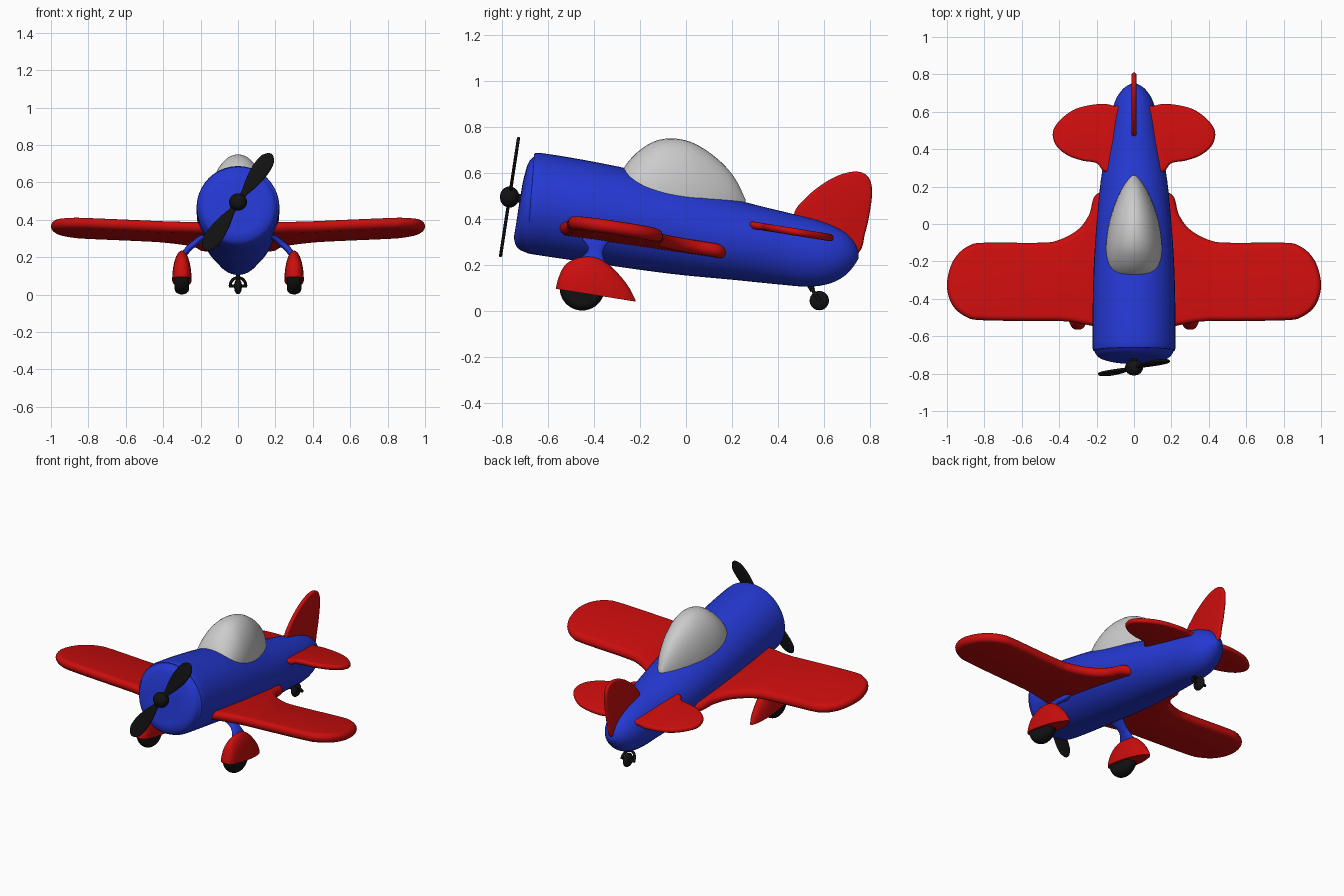
import bpy, bmesh, math
from mathutils import Vector

default_cube = bpy.data.objects.get("Cube")
if default_cube:
    bpy.data.objects.remove(default_cube, do_unlink=True)


def make_material(name, colour):
    mat = bpy.data.materials.new(name)
    mat.use_nodes = True
    mat.diffuse_color = (*colour, 1)
    mat.node_tree.nodes["Principled BSDF"].inputs["Base Color"].default_value = (*colour, 1)
    return mat


BLUE = make_material("blue paint", (0.018, 0.04, 0.65))
RED = make_material("red paint", (0.6, 0.004, 0.004))
GREY = make_material("canopy grey", (0.6, 0.6, 0.6))
BLACK = make_material("black rubber", (0.006, 0.006, 0.006))


def finish(bm, name, mat, angle=50):
    """Turn a bmesh into a smooth shaded object."""
    bmesh.ops.recalc_face_normals(bm, faces=bm.faces)
    mesh = bpy.data.meshes.new(name)
    bm.to_mesh(mesh)
    bm.free()
    mesh.materials.append(mat)
    obj = bpy.data.objects.new(name, mesh)
    bpy.context.collection.objects.link(obj)
    bpy.ops.object.select_all(action='DESELECT')
    obj.select_set(True)
    bpy.context.view_layer.objects.active = obj
    bpy.ops.object.shade_smooth_by_angle(angle=math.radians(angle))
    return obj


def spline(points, closed=False, steps=4):
    """Smooth curve through tuples of any length."""
    count = len(points)
    pick = (lambda i: points[i % count]) if closed else (lambda i: points[min(max(i, 0), count - 1)])
    result = []
    for i in range(count if closed else count - 1):
        quad = [pick(i + k) for k in (-1, 0, 1, 2)]
        for s in range(steps):
            t = s / steps
            result.append(tuple(
                b + 0.5 * t * (c - a + t * (2 * a - 5 * b + 4 * c - d + t * (3 * (b - c) + d - a)))
                for a, b, c, d in zip(*quad)))
    if not closed:
        result.append(points[-1])
    return result


def skin(rings):
    """Join rings of points into a capped surface."""
    bm = bmesh.new()
    loops = [[bm.verts.new(p) for p in ring] for ring in rings]
    n = len(loops[0])
    for a, b in zip(loops, loops[1:]):
        for i in range(n):
            j = (i + 1) % n
            bm.faces.new((a[i], a[j], b[j], b[i]))
    bm.faces.new(loops[0])
    bm.faces.new(loops[-1])
    return bm


def ellipse(centre, a, b, n=40):
    centre, a, b = Vector(centre), Vector(a), Vector(b)
    turns = [2 * math.pi * i / n for i in range(n)]
    return [centre + a * math.cos(t) + b * math.sin(t) for t in turns]


def plate(name, mat, outline, half, place):
    """Flat panel with a fully rounded rim; place maps (u, v, w) to space."""
    pts = [Vector(p) for p in spline(outline, closed=True, steps=6)]
    n = len(pts)
    area = sum(pts[i - 1].cross(pts[i]) for i in range(n))
    inward = []
    for i in range(n):
        d = (pts[(i + 1) % n] - pts[i - 1]).normalized()
        inward.append(Vector((-d.y, d.x)) * math.copysign(1, area))
    rings = []
    for k in range(-4, 5):
        t = k * math.pi / 8
        inset, w = half * (1 - math.cos(t)), half * math.sin(t)
        rings.append([place(*(p + q * inset), w) for p, q in zip(pts, inward)])
    return finish(skin(rings), name, mat)


def ball(name, mat, centre, scale):
    bm = bmesh.new()
    bmesh.ops.create_uvsphere(bm, u_segments=32, v_segments=16, radius=1)
    bmesh.ops.scale(bm, vec=scale, verts=bm.verts)
    bmesh.ops.translate(bm, vec=centre, verts=bm.verts)
    return finish(bm, name, mat)


def tube(name, mat, path, radius):
    """Round bar along a path of points."""
    pts = [Vector(p) for p in path]
    rings = []
    for i, p in enumerate(pts):
        d = (pts[min(i + 1, len(pts) - 1)] - pts[max(i - 1, 0)]).normalized()
        side = d.orthogonal().normalized() if abs(d.y) > 0.9 else d.cross(Vector((0, 1, 0))).normalized()
        rings.append(ellipse(p, side * radius, d.cross(side) * radius, 12))
    return finish(skin(rings), name, mat)


# Fuselage: top y, top z, bottom y, bottom z, half width
hull = [(-.725, .47, -.73, .44, .015), (-.712, .55, -.742, .36, .09), (-.70, .60, -.748, .315, .145),
        (-.685, .645, -.735, .275, .19), (-.66, .672, -.70, .255, .212), (-.62, .685, -.65, .243, .222),
        (-.27, .622, -.34, .198, .218), (0, .547, -.06, .16, .203), (.26, .472, .2, .135, .178),
        (.45, .425, .4, .115, .145), (.57, .395, .52, .105, .128), (.65, .365, .6, .112, .112),
        (.70, .335, .665, .135, .088), (.735, .295, .715, .175, .055), (.752, .255, .75, .225, .015)]
rings = []
for ty, tz, by, bz, w in spline(hull):
    top, low = Vector((0, ty, tz)), Vector((0, by, bz))
    rings.append(ellipse((top + low) / 2, (w, 0, 0), (top - low) / 2))
finish(skin(rings), "fuselage", BLUE)

# Canopy: y, top z, half width
bubble = [(-.31, .53, .03), (-.28, .605, .10), (-.24, .662, .13), (-.19, .707, .145), (-.13, .74, .15),
          (-.06, .75, .145), (.02, .735, .13), (.1, .69, .105), (.17, .63, .075), (.22, .565, .045), (.258, .485, .012)]
rings = []
for y, top, w in spline(bubble):
    base = .49 - .1 * y
    rings.append(ellipse((0, y, base), (w, 0, 0), (0, 0, top - base)))
finish(skin(rings), "canopy", GREY)

# Outlines of wing, tailplane (x, y) and fin (y, z)
wing = [(.05, -.515), (.4, -.518), (.8, -.515), (.9, -.495), (.97, -.435), (1, -.34), (.985, -.24), (.945, -.165),
        (.88, -.115), (.8, -.1), (.5, -.1), (.4, -.085), (.3, -.03), (.24, .05), (.205, .155), (.1, .17), (.05, 0)]
tailplane = [(.05, .6), (.11, .632), (.18, .642), (.3, .62), (.38, .57), (.432, .5), (.42, .425),
             (.36, .37), (.28, .34), (.2, .325), (.155, .28), (.06, .29)]
fin = [(.47, .42), (.52, .49), (.6, .555), (.68, .595), (.75, .605), (.795, .58), (.81, .52), (.80, .43),
       (.78, .34), (.745, .25), (.6, .25), (.5, .33)]
plate("tail_fin", RED, fin, .013, lambda u, v, w: Vector((w, u, v)))

# Wheel fairing: y, height above its slanted floor, half width
spat = [(-.565, .01, .012), (-.555, .05, .03), (-.53, .105, .044), (-.49, .14, .05), (-.44, .16, .052),
        (-.39, .163, .05), (-.34, .145, .046), (-.29, .105, .036), (-.25, .06, .024), (-.22, .008, .006)]
# Strut: x, y, z, half chord
strut = [(.13, -.39, .34, .09), (.185, -.39, .31, .06), (.23, -.39, .275, .036), (.265, -.40, .245, .038),
         (.3, -.42, .2, .07)]

for side, s in (("left", 1), ("right", -1)):
    plate(side + "_wing", RED, wing, .03,
          lambda u, v, w: Vector((s * u, v, .355 + .044 * (u - .2) - .145 * (v + .5) + w)))
    plate(side + "_tailplane", RED, tailplane, .016,
          lambda u, v, w: Vector((s * u, v, .374 - .16 * (v - .28) + w)))

    rings = []
    for y, h, w in spline(spat):
        floor = .095 - .16 * (y + .565)
        rings.append(ellipse((s * .3, y, floor), (w, 0, 0), (0, 0, h)))
    bm = skin(rings)
    bmesh.ops.bisect_plane(bm, geom=bm.verts[:] + bm.edges[:] + bm.faces[:], dist=1e-4,
                           plane_co=(0, -.565, .095), plane_no=(0, .16, 1), clear_inner=True)
    bmesh.ops.holes_fill(bm, edges=[e for e in bm.edges if e.is_boundary], sides=0)
    finish(bm, side + "_wheel_fairing", RED)

    rings = [ellipse((s * x, y, z), (0, c, 0), (s * .011, 0, .013), 24) for x, y, z, c in spline(strut)]
    finish(skin(rings), side + "_gear_strut", BLUE)

    # Main wheel: rounded tyre profile across x
    rings = []
    for k in range(-6, 7):
        t = k * math.pi / 12.5
        r = .068 + .03 * math.cos(t)
        rings.append(ellipse((s * .3 + .039 * math.sin(t), -.452, .099), (0, r, 0), (0, 0, r)))
    finish(skin(rings), side + "_wheel", BLACK)

# Propeller, leaning back with the nose
HUB = Vector((0, -.768, .495))
ball("propeller_hub", BLACK, HUB, (.048, .042, .046))
tube("propeller_shaft", BLACK, [HUB, HUB + Vector((0, .06, -.008))], .02)
blade = [(0, .014), (.06, .018), (.12, .034), (.2, .046), (.27, .042), (.305, .022), (.316, 0)]
blade += [(u, -v) for u, v in reversed(blade[:-1])]
along = Vector((.57, .125, .82)).normalized()
normal = Vector((0, -1, .152)).normalized()
across = along.cross(normal).normalized()
for name, s in (("upper", 1), ("lower", -1)):
    plate(name + "_propeller_blade", BLACK, blade, .007,
          lambda u, v, w: HUB + s * (along * u + across * v) + normal * w)

# Tail wheel with arched fork and stem
ball("tail_wheel", BLACK, (0, .58, .044), (.021, .042, .042))
arch = [(.042 * math.cos(t), .58 - .03 * math.sin(t), .046 + .045 * math.sin(t))
        for t in (math.pi * i / 14 for i in range(15))]
tube("tail_wheel_fork", BLACK, arch, .008)
tube("tail_wheel_axle", BLACK, [(-.047, .58, .046), (.047, .58, .046)], .008)
tube("tail_wheel_stem", BLACK, [(0, .53, .125), (0, .552, .088)], .012)
